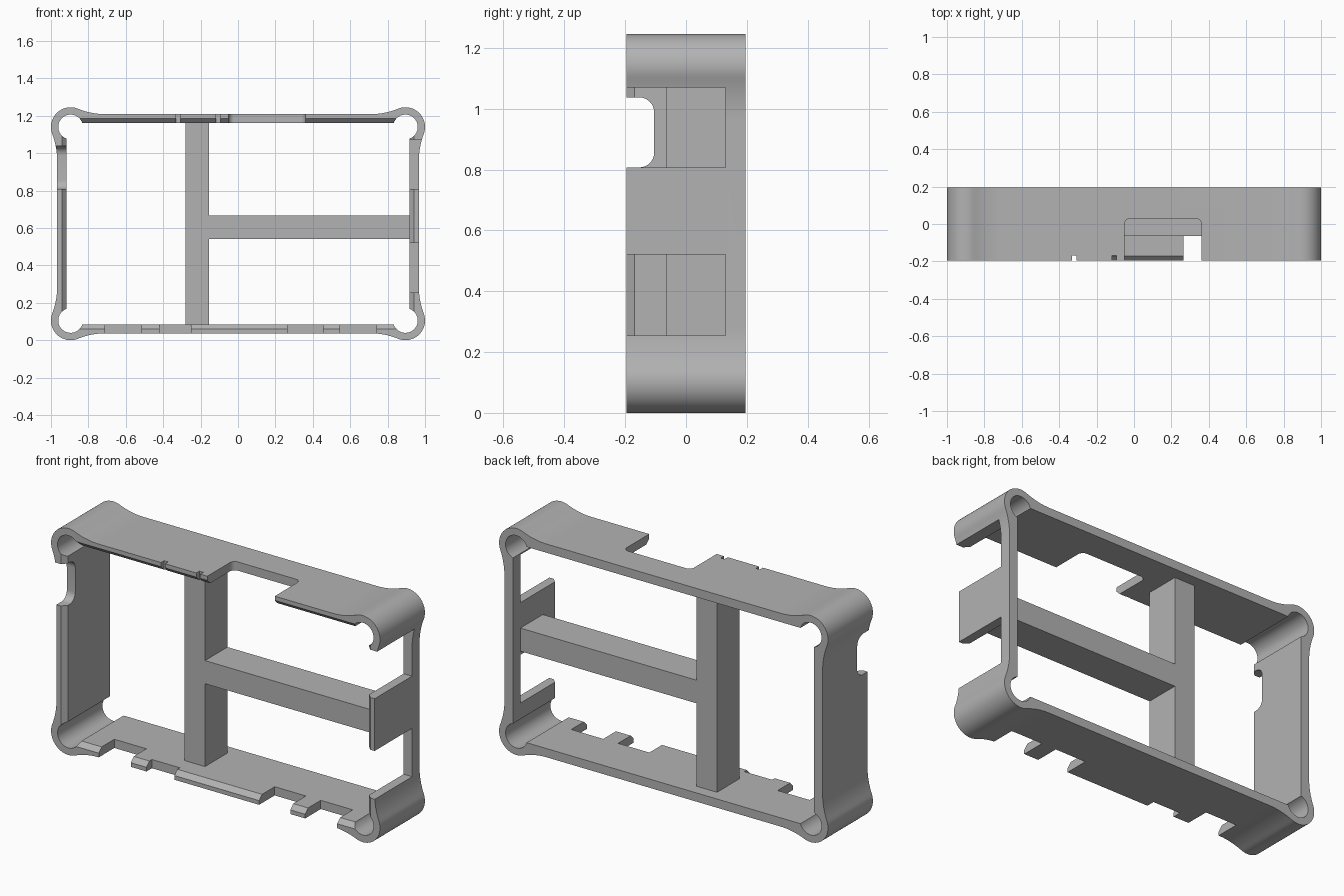
import bpy, bmesh
from math import sin, cos, pi, atan2

if "Cube" in bpy.data.objects:
    bpy.data.objects.remove(bpy.data.objects["Cube"], do_unlink=True)

GREY = (0.45, 0.45, 0.45, 1)
mat = bpy.data.materials.new("plain grey")
mat.use_nodes = True
mat.diffuse_color = GREY
mat.node_tree.nodes["Principled BSDF"].inputs["Base Color"].default_value = GREY

MID = 0.6225                   # height of the frame's centre
FRONT, BACK = -0.195, 0.195
OUT_X, OUT_Z = 0.967, 0.586    # outer wall half sizes
IN_X, IN_Z = 0.916, 0.538      # inner wall half sizes
BOSS_X, BOSS_Z = 0.895, 0.5175 # corner boss centres
BOSS_R, HOLE_R = 0.105, 0.066
CHAMFER = 0.025


def to_object(bm, name):
    bmesh.ops.recalc_face_normals(bm, faces=bm.faces)
    mesh = bpy.data.meshes.new(name)
    bm.to_mesh(mesh)
    bm.free()
    mesh.materials.append(mat)
    ob = bpy.data.objects.new(name, mesh)
    bpy.context.collection.objects.link(ob)
    return ob


def prism(name, pts, y0, y1):
    """Extrude an x-z outline along y."""
    bm = bmesh.new()
    face = bm.faces.new([bm.verts.new((x, y0, z)) for x, z in pts])
    ext = bmesh.ops.extrude_face_region(bm, geom=[face])
    for v in ext["geom"]:
        if isinstance(v, bmesh.types.BMVert):
            v.co.y = y1
    return to_object(bm, name)


def box(name, xs, ys, zs, axis=None, radius=0):
    """Box from ranges, with optional rounding of the edges along an axis."""
    bm = bmesh.new()
    bmesh.ops.create_cube(bm, size=1)
    for v in bm.verts:
        v.co = [r[0] if c < 0 else r[1] for r, c in zip((xs, ys, zs), v.co)]
    if radius:
        edges = [e for e in bm.edges
                 if abs(e.verts[0].co[axis] - e.verts[1].co[axis]) > 1e-4]
        bmesh.ops.bevel(bm, geom=edges, offset=radius, segments=8,
                        profile=0.5, affect='EDGES')
    return to_object(bm, name)


def flare(wall, reach):
    """Curve from boss to wall: boss tangent angle and points (along, outward)."""
    big = (reach ** 2 / (BOSS_R - wall) - (BOSS_R + wall)) / 2
    phi = atan2(wall + big, reach)
    a0, a1, n = phi - pi, -pi / 2, 10
    pts = []
    for i in range(n + 1):
        a = a0 + (a1 - a0) * i / n
        pts.append((reach + big * cos(a), wall + big + big * sin(a)))
    return phi, pts


# Outer outline: one corner, mirrored to four
side_phi, side = flare(OUT_X - BOSS_X, 0.18)
top_phi, top = flare(OUT_Z - BOSS_Z, 0.185)
corner = [(BOSS_X + v, BOSS_Z - u) for u, v in reversed(side)]
start, end, steps = side_phi - pi / 2, pi - top_phi, 28
for i in range(1, steps):
    a = start + (end - start) * i / steps
    corner.append((BOSS_X + BOSS_R * cos(a), BOSS_Z + BOSS_R * sin(a)))
corner += [(BOSS_X - u, BOSS_Z + v) for u, v in top]
outline = (corner
           + [(-x, z) for x, z in reversed(corner)]
           + [(-x, -z) for x, z in corner]
           + [(x, -z) for x, z in reversed(corner)])
frame = prism("frame", [(x, z + MID) for x, z in outline], FRONT, BACK)

cutters = []
WIDE = (-0.4, 0.4)

# Main opening and its chamfered front edge
cutters.append(box("opening_cutter", (-IN_X, IN_X), WIDE,
                   (MID - IN_Z, MID + IN_Z)))
lip = box("lip_cutter", (-IN_X, IN_X), (FRONT - CHAMFER, FRONT + CHAMFER),
          (MID - IN_Z, MID + IN_Z))
for v in lip.data.vertices:
    if v.co.y < FRONT:
        v.co.x += 2 * CHAMFER * (1 if v.co.x > 0 else -1)
        v.co.z += 2 * CHAMFER * (1 if v.co.z > MID else -1)
cutters.append(lip)

# Corner screw holes
for sx in (-1, 1):
    for sz in (-1, 1):
        ring = [(sx * BOSS_X + HOLE_R * cos(2 * pi * i / 40),
                 MID + sz * BOSS_Z + HOLE_R * sin(2 * pi * i / 40))
                for i in range(40)]
        cutters.append(prism("hole_cutter", ring, *WIDE))

# Top wall: large rounded port and two small slits
TOP = (1.1, 1.4)
cutters.append(box("top_port_cutter", (-0.05, 0.36), (-0.4, 0.03), TOP, 2, 0.03))
for x in (-0.319, -0.105):
    cutters.append(box("slit_cutter", (x - 0.012, x + 0.012), (-0.4, -0.168), TOP))

# Side walls: two square ports on one, a rounded port on the other
for zs in ((0.255, 0.52), (0.807, 1.07)):
    cutters.append(box("side_port_cutter", (0.85, 1.1), (-0.4, 0.13), zs))
cutters.append(box("round_port_cutter", (-1.1, -0.86), (-0.4, -0.105),
                   (0.807, 1.037), 0, 0.048))

# Bottom wall: notches between the tabs
for x0, x1, depth in ((-0.71, -0.515, -0.06), (-0.42, -0.25, -0.148),
                      (0.265, 0.455, -0.06), (0.545, 0.74, -0.06)):
    cutters.append(box("notch_cutter", (x0, x1), (-0.4, depth), (-0.1, 0.15)))

bpy.context.view_layer.objects.active = frame
for cutter in cutters:
    cutter.hide_render = True
    mod = frame.modifiers.new("cut", 'BOOLEAN')
    mod.operation = 'DIFFERENCE'
    mod.solver = 'EXACT'
    mod.object = cutter
    bpy.ops.object.modifier_apply(modifier=mod.name)
    bpy.data.objects.remove(cutter, do_unlink=True)

for ob in bpy.context.selected_objects:
    ob.select_set(False)
frame.select_set(True)
bpy.ops.object.shade_smooth_by_angle(angle=0.5)

# Inner post and cross beam
DEPTH = (-0.065, 0.13)
box("center_post", (-0.28, -0.155), DEPTH,
    (MID - IN_Z - 0.005, MID + IN_Z + 0.005))
box("cross_beam", (-0.16, IN_X + 0.005), DEPTH, (0.54, 0.667))
